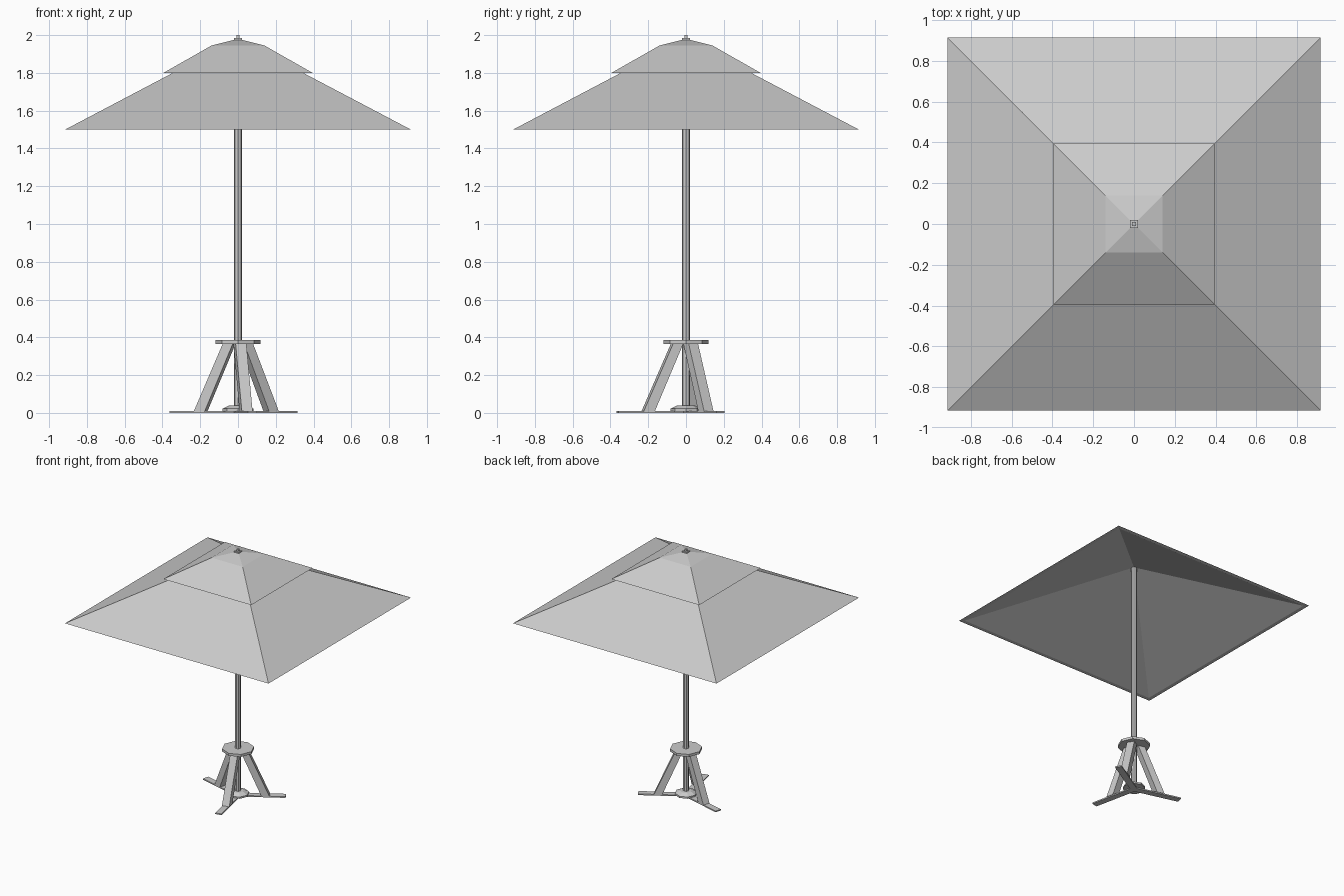
import bpy, bmesh, math
from mathutils import Vector

if "Cube" in bpy.data.objects:
    bpy.data.objects.remove(bpy.data.objects["Cube"])


def finish(name, bm):
    bmesh.ops.recalc_face_normals(bm, faces=bm.faces)
    me = bpy.data.meshes.new(name)
    bm.to_mesh(me)
    bm.free()
    ob = bpy.data.objects.new(name, me)
    bpy.context.collection.objects.link(ob)
    return ob


def lathe(name, profile, sides):
    """Revolve (r, z) points from axis to axis; for 4 sides r is the half width."""
    square = sides == 4
    bm = bmesh.new()
    rings = []
    for r, z in profile:
        if r == 0:
            rings.append([bm.verts.new((0, 0, z))] * sides)
            continue
        k = r * (math.sqrt(2) if square else 1)
        ring = []
        for i in range(sides):
            a = math.tau * i / sides + (math.pi / 4 if square else 0)
            ring.append(bm.verts.new((k * math.cos(a), k * math.sin(a), z)))
        rings.append(ring)
    for a, b in zip(rings, rings[1:]):
        for i in range(sides):
            j = (i + 1) % sides
            quad = list(dict.fromkeys((a[i], a[j], b[j], b[i])))
            bm.faces.new(quad)
    return finish(name, bm)


def beam(name, angle, ends, width):
    """Box beam in a radial direction; ends = two (r_in, r_out, z_in, z_out) edges."""
    d = Vector((math.cos(angle), math.sin(angle), 0))
    t = Vector((-d.y, d.x, 0)) * width / 2
    bm = bmesh.new()
    rings = []
    for r0, r1, z0, z1 in ends:
        p, q = d * r0 + Vector((0, 0, z0)), d * r1 + Vector((0, 0, z1))
        rings.append([bm.verts.new(v) for v in (p - t, p + t, q + t, q - t)])
    a, b = rings
    bm.faces.new(a)
    bm.faces.new(b)
    for i in range(4):
        j = (i + 1) % 4
        bm.faces.new((a[i], a[j], b[j], b[i]))
    return finish(name, bm)


# Two-tier square canopy with a hollow underside
lathe("canopy", [(0, 1.89), (0.885, 1.5), (0.915, 1.5), (0.345, 1.8),
                 (0.395, 1.8), (0.14, 1.945), (0, 1.98)], 4)

# Finial on top
lathe("finial", [(0, 1.965), (0.02, 1.965), (0.02, 1.985), (0.009, 1.985),
                 (0.009, 2.0), (0, 2.0)], 4)

# Pole
lathe("pole", [(0, 0.005), (0.021, 0.005), (0.021, 1.9), (0, 1.9)], 8)

# Collar plate and ground hub
lathe("collar", [(0, 0.365), (0.12, 0.365), (0.12, 0.385), (0, 0.385)], 8)
lathe("hub", [(0, 0.008), (0.083, 0.008), (0.083, 0.022), (0.045, 0.04), (0, 0.04)], 8)

# Tripod: flat feet with sloping legs
for i, (deg, length) in enumerate([(31, 0.353), (165, 0.37), (-78, 0.37)], 1):
    a = math.radians(deg)
    beam(f"foot_{i}", a, [(0, 0, 0, 0.01), (length, length, 0, 0.01)], 0.05)
    beam(f"leg_{i}", a, [(0.175, 0.235, 0.008, 0.008), (0.02, 0.075, 0.368, 0.368)], 0.058)
